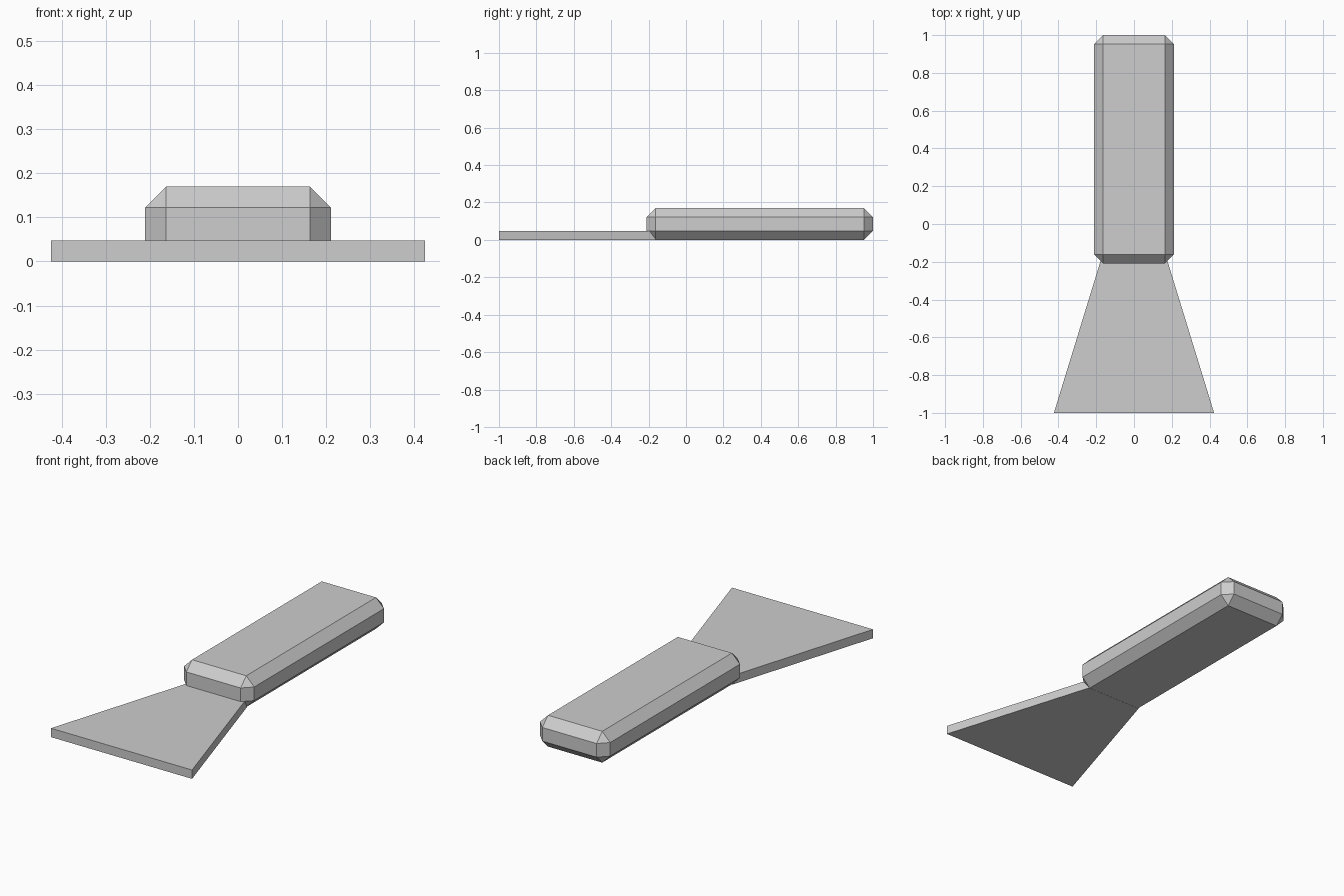
import bpy
import bmesh
from mathutils import Matrix

cube = bpy.data.objects.get("Cube")
if cube:
    bpy.data.objects.remove(cube, do_unlink=True)

GREY = (0.61, 0.61, 0.61, 1)
grey = bpy.data.materials.new("plain grey")
grey.use_nodes = True
grey.diffuse_color = GREY
grey.node_tree.nodes["Principled BSDF"].inputs["Base Color"].default_value = GREY

CHAMFER = 0.048


def add_object(name, bm):
    bmesh.ops.recalc_face_normals(bm, faces=bm.faces)
    mesh = bpy.data.meshes.new(name)
    bm.to_mesh(mesh)
    bm.free()
    mesh.materials.append(grey)
    obj = bpy.data.objects.new(name, mesh)
    bpy.context.collection.objects.link(obj)
    return obj


# Handle: long box with every edge chamfered once
bm = bmesh.new()
bmesh.ops.create_cube(bm, size=1)
bmesh.ops.transform(
    bm, verts=bm.verts,
    matrix=Matrix.Translation((0, 0.395, 0.085)) @ Matrix.Diagonal((0.422, 1.21, 0.17, 1)))
bmesh.ops.bevel(bm, geom=bm.edges[:], offset=CHAMFER, segments=1,
                affect='EDGES', clamp_overlap=True)
add_object("handle", bm)

# Blade: flat plate flaring out from under the handle
bm = bmesh.new()
outline = [(-0.424, -1), (0.424, -1), (0.167, -0.163), (-0.167, -0.163)]
base = bm.faces.new([bm.verts.new((x, y, 0)) for x, y in outline])
top = bmesh.ops.extrude_face_region(bm, geom=[base], use_keep_orig=True)["geom"]
bmesh.ops.translate(bm, vec=(0, 0, CHAMFER),
                    verts=[v for v in top if isinstance(v, bmesh.types.BMVert)])
add_object("blade", bm)
